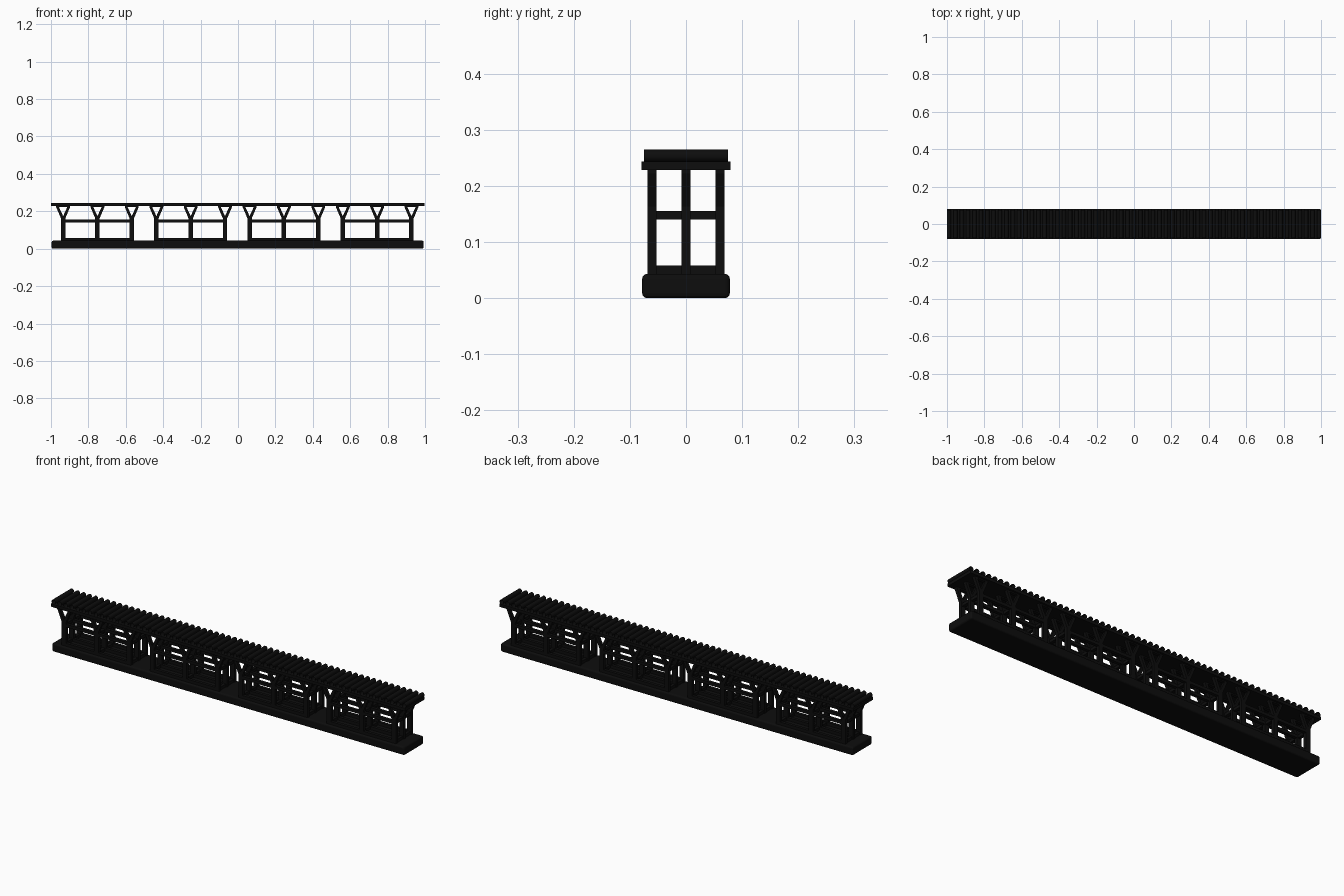
import bpy, bmesh
from math import pi
from mathutils import Matrix

if "Cube" in bpy.data.objects:
    bpy.data.objects.remove(bpy.data.objects["Cube"])

black = bpy.data.materials.new("black_paint")
black.diffuse_color = (0.004, 0.004, 0.004, 1)
black.use_nodes = True
black.node_tree.nodes["Principled BSDF"].inputs["Base Color"].default_value = black.diffuse_color


def finish(name, bm):
    bmesh.ops.recalc_face_normals(bm, faces=bm.faces[:])
    me = bpy.data.meshes.new(name)
    bm.to_mesh(me)
    bm.free()
    me.materials.append(black)
    ob = bpy.data.objects.new(name, me)
    bpy.context.collection.objects.link(ob)
    return ob


def prism(bm, pts, y0, y1):
    """Extrude an x-z outline along y."""
    a = [bm.verts.new((x, y0, z)) for x, z in pts]
    b = [bm.verts.new((x, y1, z)) for x, z in pts]
    bm.faces.new(a)
    bm.faces.new(b[::-1])
    n = len(pts)
    for i in range(n):
        j = (i + 1) % n
        bm.faces.new((a[i], b[i], b[j], a[j]))


def box(bm, x0, x1, y0, y1, z0, z1):
    prism(bm, [(x0, z0), (x1, z0), (x1, z1), (x0, z1)], y0, y1)


def repeat(ob, count, step):
    m = ob.modifiers.new("repeat", 'ARRAY')
    m.count = count
    m.use_relative_offset = False
    m.use_constant_offset = True
    m.constant_offset_displace = (step, 0, 0)


# Base slab with rounded edges
bm = bmesh.new()
box(bm, -0.996, 0.993, -0.078, 0.078, 0, 0.043)
base = finish("base_slab", bm)
bev = base.modifiers.new("round", 'BEVEL')
bev.width = 0.008
bev.segments = 3

# Deck under the rollers
bm = bmesh.new()
box(bm, -1, 0.997, -0.079, 0.079, 0.228, 0.243)
finish("deck", bm)

# Support frames: 3 x 3 posts with Y heads, repeated four times
xs = [-0.935, -0.7515, -0.568]
ys = [-0.061, 0, 0.061]
h = 0.008   # half depth of a bar
w = 0.012   # half width of a post

bm = bmesh.new()
for x in xs:
    for y in ys:
        box(bm, x - w, x + w, y - h, y + h, 0.04, 0.163)
        for s in (-1, 1):
            arm = [(0, 0.163), (w, 0.163), (0.037, 0.222), (0.022, 0.222), (0, 0.174)]
            prism(bm, [(x + s * px, pz) for px, pz in arm], y - h, y + h)
        box(bm, x - 0.037, x + 0.037, y - h, y + h, 0.222, 0.229)
repeat(finish("y_posts", bm), 4, 0.4985)

bm = bmesh.new()
for z0, z1 in ((0.043, 0.058), (0.14, 0.155)):
    for y in ys:
        for a, b in zip(xs, xs[1:]):
            box(bm, a + w, b - w, y - h, y + h, z0, z1)
    for x in xs:
        for a, b in zip(ys, ys[1:]):
            box(bm, x - h, x + h, a + h, b - h, z0, z1)
repeat(finish("frame_rails", bm), 4, 0.4985)

# Row of open tube rollers
bm = bmesh.new()
bmesh.ops.create_cone(bm, cap_ends=False, segments=16, radius1=0.011, radius2=0.011,
                      depth=0.15, matrix=Matrix.Translation((-0.989, 0, 0.2535))
                      @ Matrix.Rotation(pi / 2, 4, 'X'))
for f in bm.faces:
    f.smooth = True
repeat(finish("rollers", bm), 59, 1.978 / 58)
